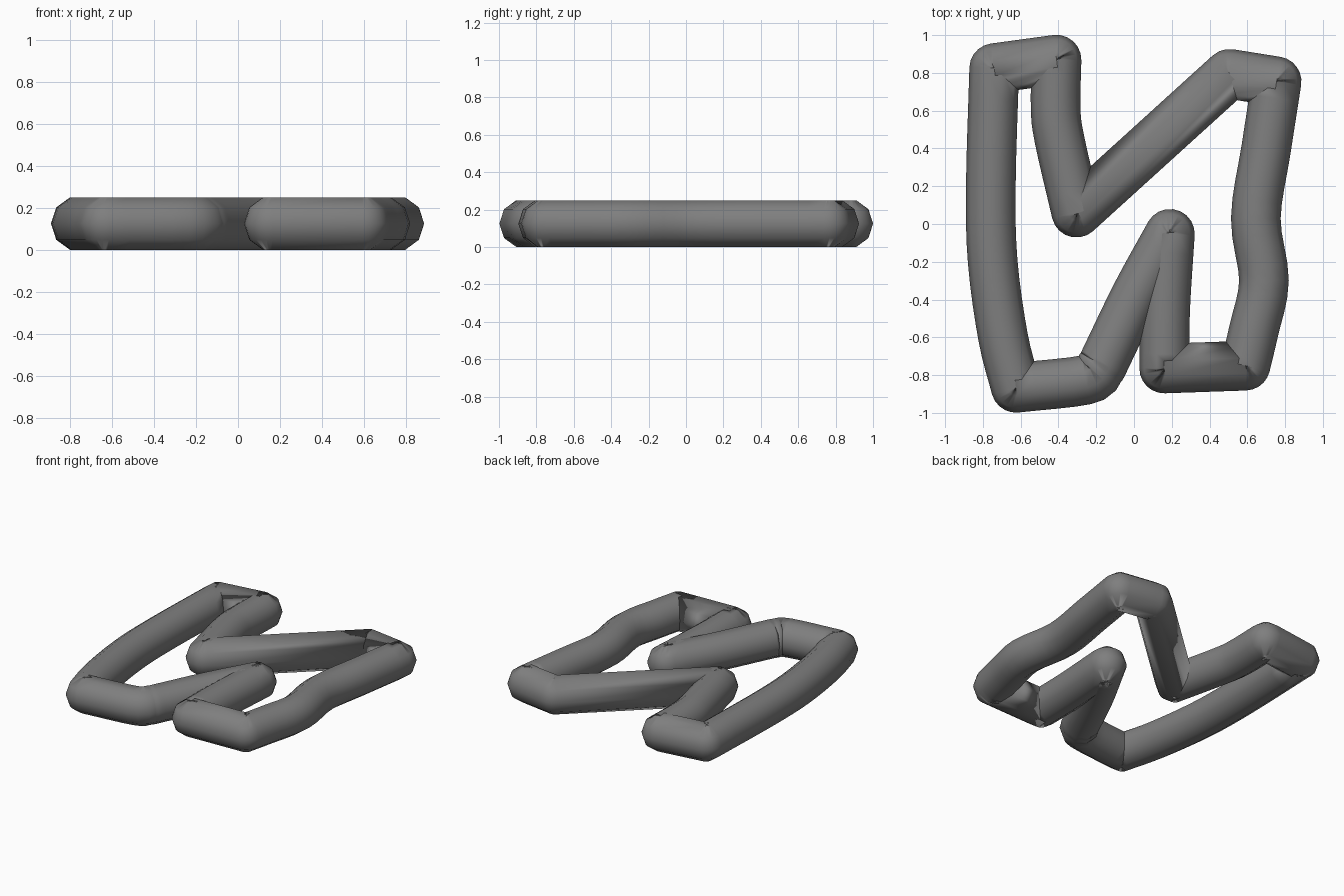
import bpy, bmesh, math
from mathutils import Vector

cube = bpy.data.objects.get("Cube")
if cube:
    bpy.data.objects.remove(cube, do_unlink=True)

SIDES, RADIUS, MID_Z, STEPS = 10, 0.1314, 0.125, 4

# Centre line: runs between sharp corners, each starting at a corner
runs = [
    [(-.74, .825)],
    [(-.41, .87), (-.415, .62), (-.395, .45)],
    [(-.305, .06)],
    [(.505, .795)],
    [(.755, .755), (.70, .4), (.645, .03), (.688, -.3), (.635, -.56)],
    [(.59, -.75)],
    [(.16, -.765), (.165, -.45)],
    [(.19, -.052), (.015, -.37), (-.14, -.69), (-.18, -.765), (-.255, -.825)],
    [(-.625, -.867), (-.693, -.6), (-.748, -.2), (-.758, .2)],
]


def smooth_run(points):
    """Catmull-Rom samples through the points of one run."""
    if len(points) == 2:
        return points
    pts = [2 * points[0] - points[1]] + points + [2 * points[-1] - points[-2]]
    out = []
    for a, b, c, d in zip(pts, pts[1:], pts[2:], pts[3:]):
        for i in range(STEPS):
            t = i / STEPS
            out.append(0.5 * (2 * b + (c - a) * t + (2 * a - 5 * b + 4 * c - d) * t * t
                              + (3 * b - a - 3 * c + d) * t ** 3))
    return out + [points[-1]]


def heading(v):
    return math.atan2(v.y, v.x)


# Stations along the loop: position and heading, one list per run
paths = []
for i, run in enumerate(runs):
    nxt = runs[(i + 1) % len(runs)][0]
    pts = smooth_run([Vector(p) for p in run + [nxt]])
    last = len(pts) - 1
    paths.append([(p, heading(pts[min(k + 1, last)] - pts[max(k - 1, 0)]))
                  for k, p in enumerate(pts)])

stations = []
for path, following in zip(paths, paths[1:] + paths[:1]):
    stations += path
    # Fan of sections turning about the corner
    corner, start = path[-1]
    turn = (following[0][1] - start + math.pi) % math.tau - math.pi
    count = max(2, math.ceil(abs(turn) / 0.3))
    stations += [(corner, start + turn * k / count) for k in range(1, count)]

# Sweep the ten-sided section round the closed loop
bm = bmesh.new()
rings = []
for p, h in stations:
    side = Vector((math.sin(h), -math.cos(h)))
    ring = []
    for k in range(SIDES):
        a = math.tau * k / SIDES
        q = p + side * RADIUS * math.cos(a)
        ring.append(bm.verts.new((q.x, q.y, MID_Z + RADIUS * math.sin(a))))
    rings.append(ring)
for r, s in zip(rings, rings[1:] + rings[:1]):
    for k in range(SIDES):
        n = (k + 1) % SIDES
        bm.faces.new((r[k], s[k], s[n], r[n])).smooth = True
bm.normal_update()
# Outward facing: the topmost large face must look up
top = max((f for f in bm.faces if f.normal.z ** 2 > 0.9 and f.calc_center_median().z > MID_Z),
          key=lambda f: f.calc_area())
if top.normal.z < 0:
    bmesh.ops.reverse_faces(bm, faces=bm.faces[:])

mesh = bpy.data.meshes.new("bent_tube_loop")
bm.to_mesh(mesh)
bm.free()
tube = bpy.data.objects.new("bent_tube_loop", mesh)
bpy.context.collection.objects.link(tube)

# Single grey material
grey = bpy.data.materials.new("mid_grey")
grey.use_nodes = True
colour = (0.21, 0.21, 0.21, 1)
grey.diffuse_color = colour
grey.node_tree.nodes["Principled BSDF"].inputs["Base Color"].default_value = colour
mesh.materials.append(grey)
